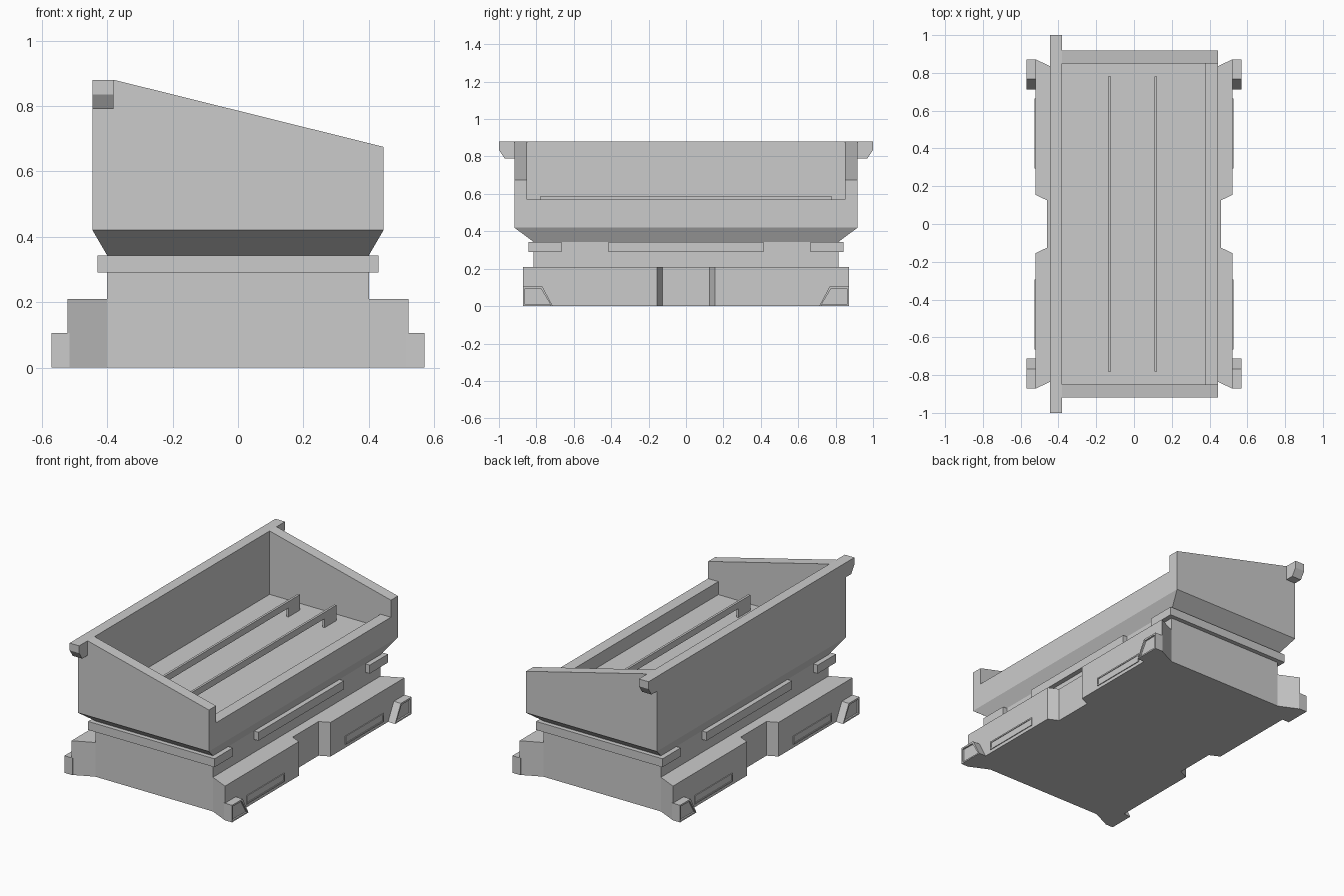
import bpy, bmesh
from mathutils import Vector

if "Cube" in bpy.data.objects:
    bpy.data.objects.remove(bpy.data.objects["Cube"])


def finish(name, bm):
    bmesh.ops.recalc_face_normals(bm, faces=bm.faces)
    mesh = bpy.data.meshes.new(name)
    bm.to_mesh(mesh)
    bm.free()
    ob = bpy.data.objects.new(name, mesh)
    bpy.context.collection.objects.link(ob)
    return ob


def prism_bm(pts, axis, lo, hi):
    """Closed profile in the two other axes, extruded along axis from lo to hi."""
    put = {'x': lambda a, b, t: (t, a, b),
           'y': lambda a, b, t: (a, t, b),
           'z': lambda a, b, t: (a, b, t)}[axis]
    bm = bmesh.new()
    face = bm.faces.new([bm.verts.new(put(a, b, lo)) for a, b in pts])
    ext = bmesh.ops.extrude_face_region(bm, geom=[face])
    move = Vector(put(0, 0, hi - lo))
    bmesh.ops.translate(bm, vec=move, verts=[v for v in ext['geom'] if isinstance(v, bmesh.types.BMVert)])
    bmesh.ops.recalc_face_normals(bm, faces=bm.faces)
    return bm


def prism(name, pts, axis, lo, hi):
    return finish(name, prism_bm(pts, axis, lo, hi))


def rect(a0, a1, b0, b1):
    return [(a0, b0), (a1, b0), (a1, b1), (a0, b1)]


def framed(name, pts, lo, hi, rim, depth):
    """Prism along x whose outer face has a recessed, framed centre."""
    bm = prism_bm(pts, 'x', lo, hi)
    outer = max(bm.faces, key=lambda f: abs(f.calc_center_median().x))
    bmesh.ops.inset_region(bm, faces=[outer], thickness=rim)
    ext = bmesh.ops.extrude_face_region(bm, geom=[outer])
    verts = [g for g in ext['geom'] if isinstance(g, bmesh.types.BMVert)]
    if outer.is_valid:
        bmesh.ops.delete(bm, geom=[outer], context='FACES_ONLY')
    bmesh.ops.translate(bm, verts=verts, vec=(-depth if hi > 0 else depth, 0, 0))
    return finish(name, bm)


# base with notched sides and flared corners
quarter = [(0.46, 0.125), (0.522, 0.155), (0.522, 0.872), (0.40, 0.815)]
outline = quarter + [(-x, y) for x, y in reversed(quarter)]
outline += [(-x, -y) for x, y in quarter] + [(x, -y) for x, y in reversed(quarter)]
prism("base", outline, 'z', 0, 0.21)
prism("neck", rect(-0.40, 0.40, -0.815, 0.815), 'z', 0.21, 0.345)

# tub: sloped-top prism with a tapered underside
bm = prism_bm([(-0.445, 0.42), (0.445, 0.42), (0.445, 0.675), (-0.38, 0.88), (-0.445, 0.88)],
              'y', -0.918, 0.918)
bottom = min(bm.faces, key=lambda f: f.calc_center_median().z)
ext = bmesh.ops.extrude_face_region(bm, geom=[bottom])
if bottom.is_valid:
    bmesh.ops.delete(bm, geom=[bottom], context='FACES_ONLY')
for v in [g for g in ext['geom'] if isinstance(g, bmesh.types.BMVert)]:
    v.co = (v.co.x * 0.40 / 0.445, v.co.y * 0.815 / 0.918, 0.343)
tub = finish("tub", bm)

# hollow, with a low lip along the +x side
cutter = prism("tub_cutter", [(-0.38, 0.49), (0.375, 0.49), (0.375, 0.57),
                              (0.6, 0.57), (0.6, 1.1), (-0.38, 1.1)], 'y', -0.85, 0.85)
cutter.hide_render = True
cutter.hide_viewport = True
cutter.display_type = 'WIRE'
mod = tub.modifiers.new("hollow", 'BOOLEAN')
mod.operation = 'DIFFERENCE'
mod.solver = 'EXACT'
mod.object = cutter

# footed rails inside the tub
for i, x in enumerate((-0.13, 0.116)):
    prism(f"rail_{i}", [(-0.78, 0.488), (-0.665, 0.488), (-0.665, 0.545), (0.665, 0.545),
                        (0.665, 0.488), (0.78, 0.488), (0.78, 0.585), (-0.78, 0.585)],
          'x', x - 0.007, x + 0.007)

for s in (-1, 1):
    # top handle at each end of the tall wall
    prism("handle", [(s * 0.915, 0.88), (s, 0.88), (s, 0.835), (s * 0.97, 0.79), (s * 0.915, 0.79)],
          'x', -0.445, -0.38)
    # band wrapping each end and its corners
    prism("end_band", [(-0.43, s * 0.665), (-0.43, s * 0.842), (0.43, s * 0.842), (0.43, s * 0.665),
                       (0.398, s * 0.665), (0.398, s * 0.813), (-0.398, s * 0.813), (-0.398, s * 0.665)],
          'z', 0.29, 0.342)
    prism("side_band", rect(s * 0.395, s * 0.43, -0.415, 0.415), 'z', 0.29, 0.342)
    for t in (-1, 1):
        # corner feet and side panels
        framed("corner_foot", [(t * 0.712, 0), (t * 0.872, 0), (t * 0.872, 0.105), (t * 0.768, 0.105)],
               s * 0.515, s * 0.57, 0.014, 0.01)
        framed("side_panel", rect(t * 0.295, t * 0.665, 0.02, 0.072),
               s * 0.515, s * 0.527, 0.012, 0.004)
